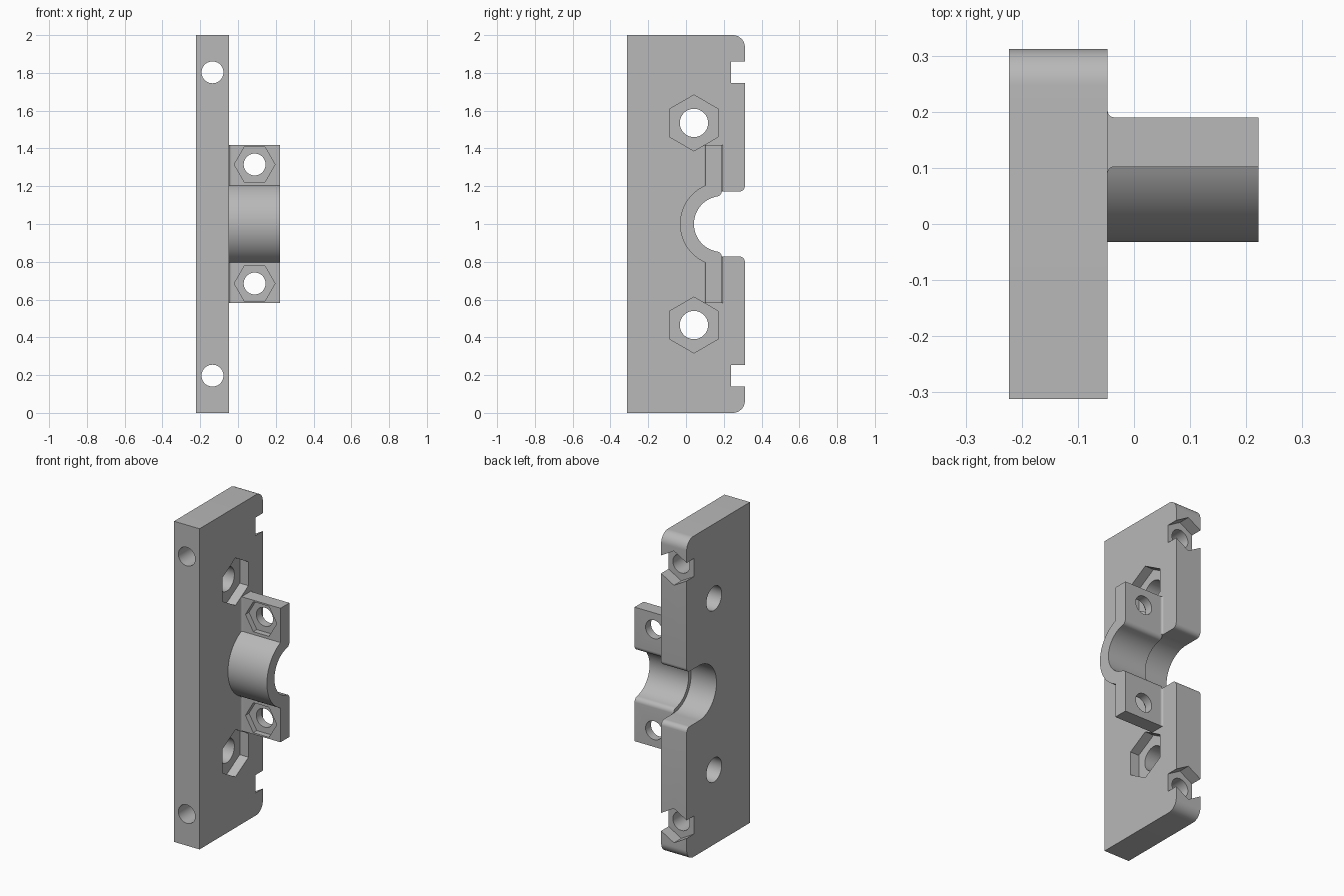
import bpy, bmesh
from math import sin, cos, pi, radians, sqrt, atan2
from mathutils import Vector

if "Cube" in bpy.data.objects:
    bpy.data.objects.remove(bpy.data.objects["Cube"], do_unlink=True)

grey = bpy.data.materials.new("plain grey")
grey.use_nodes = True
grey.diffuse_color = (0.48, 0.48, 0.48, 1)
grey.node_tree.nodes["Principled BSDF"].inputs["Base Color"].default_value = grey.diffuse_color

AXES = {"x": lambda a, b, t: (t, a, b),
        "y": lambda a, b, t: (a, t, b),
        "z": lambda a, b, t: (a, b, t)}


def prism(name, profile, axis, start, end):
    """Extrude a flat outline along an axis."""
    place = AXES[axis]
    bm = bmesh.new()
    base = bm.faces.new([bm.verts.new(place(a, b, start)) for a, b in profile])
    new = bmesh.ops.extrude_face_region(bm, geom=[base])["geom"]
    move = Vector(place(0, 0, end - start))
    bmesh.ops.translate(bm, verts=[v for v in new if isinstance(v, bmesh.types.BMVert)], vec=move)
    bmesh.ops.recalc_face_normals(bm, faces=bm.faces)
    mesh = bpy.data.meshes.new(name)
    bm.to_mesh(mesh)
    bm.free()
    mesh.materials.append(grey)
    obj = bpy.data.objects.new(name, mesh)
    bpy.context.collection.objects.link(obj)
    return obj


def arc(ca, cb, r, a0, a1, n=12):
    """Points on an arc, angles in degrees."""
    return [(ca + r * cos(radians(a0 + (a1 - a0) * i / n)),
             cb + r * sin(radians(a0 + (a1 - a0) * i / n))) for i in range(n + 1)]


def ngon(ca, cb, r, n, turn=0):
    return arc(ca, cb, r, turn, turn + 360, n)[:-1]


def mirrored(half):
    """Complete an upper outline with its lower copy about z = 1."""
    out = list(half)
    for a, b in reversed(half):
        if abs(b - 1) > 1e-5:
            out.append((a, 2 - b))
    return out


def cut(obj, cutters):
    for c in cutters:
        c.hide_render = True
        mod = obj.modifiers.new("cut", "BOOLEAN")
        mod.operation = "DIFFERENCE"
        mod.solver = "EXACT"
        mod.object = c
    graph = bpy.context.evaluated_depsgraph_get()
    mesh = bpy.data.meshes.new_from_object(obj.evaluated_get(graph))
    obj.modifiers.clear()
    obj.data = mesh
    for c in cutters:
        bpy.data.objects.remove(c, do_unlink=True)


def smooth(obj):
    bpy.ops.object.select_all(action="DESELECT")
    obj.select_set(True)
    bpy.context.view_layer.objects.active = obj
    bpy.ops.object.shade_smooth_by_angle(angle=radians(25))


LEFT, FACE, END = -0.223, -0.047, 0.222   # plate back, plate face, clamp end
DEPTH = 0.312                             # half depth of the plate
BORE_Y = 0.19                             # bore axis

# Plate with rounded rear corners and a half-round bore
plate_half = [(-DEPTH, 2)]
plate_half += arc(DEPTH - 0.065, 2 - 0.065, 0.065, 90, 0)
plate_half += arc(DEPTH - 0.03, 1.202, 0.03, 0, -90, 8)
plate_half += arc(BORE_Y, 1, 0.172, 90, 180, 24)
plate = prism("plate", mirrored(plate_half), "x", LEFT, FACE)

# Bolt holes and nut pockets in the plate
cutters = []
mid = (LEFT + FACE) / 2
for s in (-1, 1):
    z = 1 + s * 0.535
    cutters.append(prism("bolt_hole", ngon(0.042, z, 0.075, 40), "x", -0.4, 0.1))
    cutters.append(prism("nut_pocket", ngon(0.042, z, 0.148, 6, 30), "x", FACE - 0.06, 0.1))
    z = 1 + s * 0.803
    cutters.append(prism("edge_hole", ngon(mid, z, 0.058, 40), "y", -0.5, 0.5))
    cutters.append(prism("edge_pocket", ngon(mid, z, 0.107, 6, 30), "y", 0.239, 0.5))
cut(plate, cutters)
smooth(plate)

# Half-round clamp with two flanges
outer, inner, front, top, f = 0.222, 0.148, 0.102, 1.418, 0.03
rise = sqrt((inner + f) ** 2 - f ** 2)
meet = atan2(rise, -f) * 180 / pi
edge = 180 - atan2(sqrt(outer ** 2 - (BORE_Y - front) ** 2), BORE_Y - front) * 180 / pi
clamp_half = arc(BORE_Y, 1, outer, 180, edge, 20)
clamp_half += [(front, top), (BORE_Y, top)]
clamp_half += arc(BORE_Y - f, 1 + rise, f, 0, meet - 180, 8)
clamp_half += arc(BORE_Y, 1, inner, meet, 180, 24)[1:]
clamp = prism("clamp", mirrored(clamp_half), "x", FACE, END)

# Bolt holes and nut pockets in the flanges
cutters = []
for s in (-1, 1):
    z = 1 + s * 0.315
    cutters.append(prism("flange_hole", ngon(0.088, z, 0.058, 40), "y", -0.1, 0.4))
    cutters.append(prism("flange_pocket", ngon(0.088, z, 0.108, 6), "y", 0.0, front + 0.035))
cut(clamp, cutters)
smooth(clamp)

# Small fillets where the flanges meet the plate
r = 0.012
for s, side in ((-1, "lower"), (1, "upper")):
    rear = [(FACE, BORE_Y)] + arc(FACE + r, BORE_Y + r, r, 270, 180, 6)
    fore = [(FACE, front)] + arc(FACE + r, front - r, r, 90, 180, 6)
    for name, shape, low in (("rear", rear, rise), ("front", fore, 0.204)):
        smooth(prism(f"{side}_{name}_fillet", shape, "z", 1 + s * low, 1 + s * (top - 1)))
